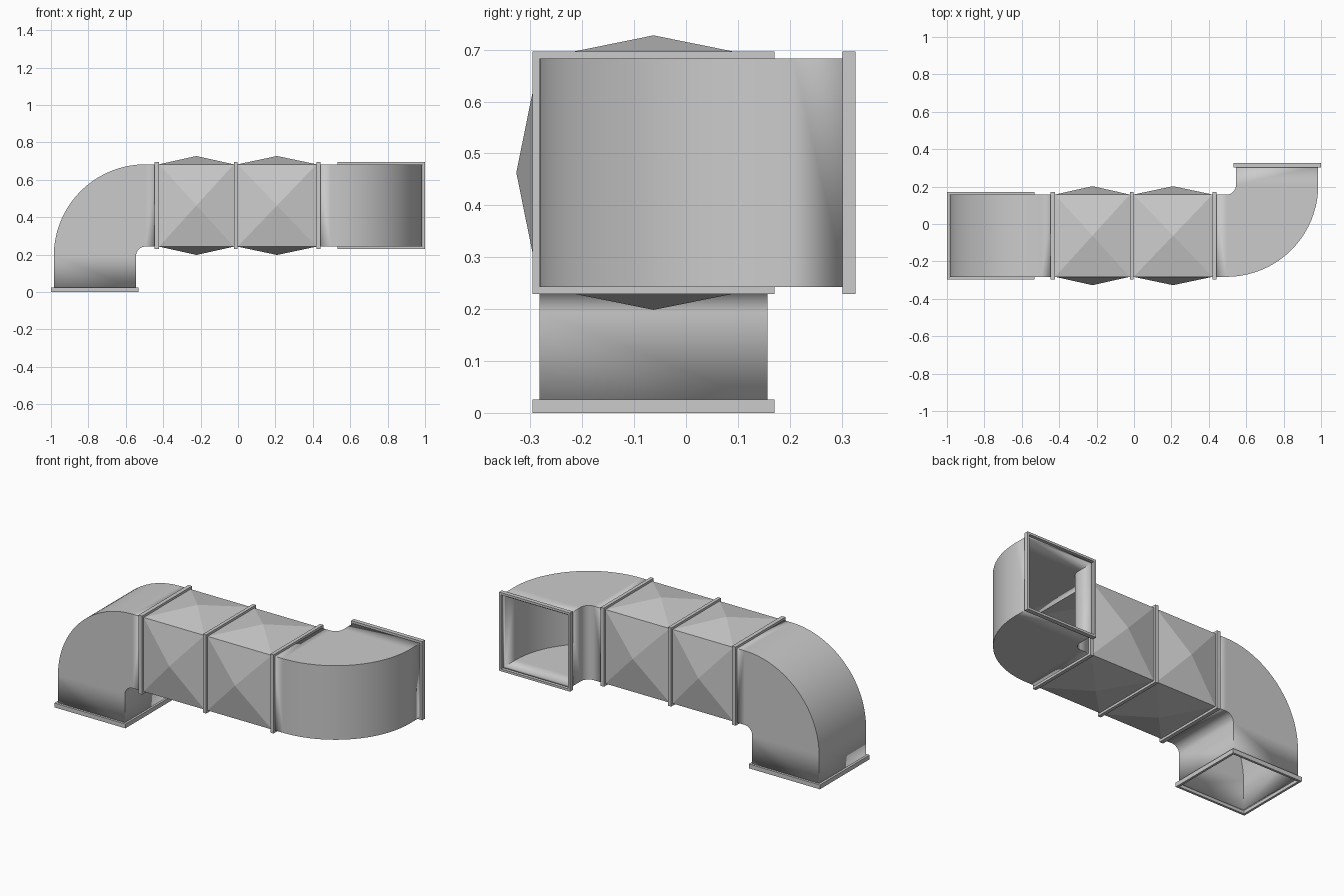
import bpy, bmesh, math
from mathutils import Vector

if "Cube" in bpy.data.objects:
    bpy.data.objects.remove(bpy.data.objects["Cube"])

CY, CZ = -0.0625, 0.463      # duct axis
H, RIM = 0.22, 0.2335        # half width of duct and of flange
R_IN = 0.05                  # inner bend radius
WALL = 0.012


def finish(name, bm, smooth=False, wall=0.0):
    bmesh.ops.recalc_face_normals(bm, faces=bm.faces[:])
    me = bpy.data.meshes.new(name)
    bm.to_mesh(me)
    bm.free()
    ob = bpy.data.objects.new(name, me)
    bpy.context.collection.objects.link(ob)
    if wall:
        mod = ob.modifiers.new("sheet", 'SOLIDIFY')
        mod.thickness = wall
        mod.offset = -1
        mod.use_even_offset = True
    if smooth:
        bpy.ops.object.select_all(action='DESELECT')
        bpy.context.view_layer.objects.active = ob
        ob.select_set(True)
        bpy.ops.object.shade_smooth_by_angle(angle=math.radians(30))
    return ob


def skin(bm, rings, closed=False):
    """Join matching rings of points with quads."""
    vs = [[bm.verts.new(p) for p in r] for r in rings]
    faces = []
    pairs = list(zip(vs, vs[1:])) + ([(vs[-1], vs[0])] if closed else [])
    for a, b in pairs:
        n = len(a)
        for i in range(n):
            j = (i + 1) % n
            faces.append(bm.faces.new((a[i], a[j], b[j], b[i])))
    return faces


def flange(name, centre, axis, thick):
    def ring(h, d):
        pts = []
        for a, b in ((-h, -h), (h, -h), (h, h), (-h, h)):
            p = [a, b]
            p.insert(axis, d)
            pts.append(Vector(centre) + Vector(p))
        return pts
    bm = bmesh.new()
    t = thick / 2
    skin(bm, [ring(RIM, -t), ring(RIM, t), ring(H, t), ring(H, -t)], closed=True)
    finish(name, bm)


def elbow(name, start, end, place, steps=20):
    """Square bend running along u, then turning to v; w is the width."""
    cu, cv = 0.495, H + R_IN
    r_out = R_IN + 2 * H
    stations = [((start, H), (start, -H))]
    for i in range(steps + 1):
        t = math.pi / 2 * i / steps
        s, c = math.sin(t), math.cos(t)
        stations.append(((cu + R_IN * s, cv - R_IN * c),
                         (cu + r_out * s, cv - r_out * c)))
    stations.append(((cu + R_IN, end), (cu + r_out, end)))
    bm = bmesh.new()
    skin(bm, [[place(*a, -H), place(*a, H), place(*b, H), place(*b, -H)]
              for a, b in stations])
    finish(name, bm, smooth=True, wall=WALL)


def panel_duct(name, x0, x1, f0, f1):
    """Straight duct with a low pyramid pressed out of each side."""
    def ring(x):
        return [(x, CY + a, CZ + b) for a, b in ((-H, -H), (H, -H), (H, H), (-H, H))]
    bm = bmesh.new()
    faces = skin(bm, [ring(x) for x in (x0, f0, f1, x1)])
    for f in faces[4:8]:
        c = f.calc_center_median()
        out = (c - Vector((c.x, CY, CZ))).normalized()
        res = bmesh.ops.poke(bm, faces=[f])
        res["verts"][0].co = c + out * 0.0445
    finish(name, bm, wall=WALL)


# Bends: one turns down, the other turns to the back
elbow("down_bend", 0.434, CZ - 0.018, lambda u, v, w: (-u, CY + w, CZ - v))
elbow("back_bend", 0.43, 0.327 - CY - 0.018, lambda u, v, w: (u, CY + v, CZ + w))

# Straight ducts with pyramid panels
panel_duct("left_duct", -0.434, -0.0125, -0.422, -0.0225)
panel_duct("right_duct", -0.0125, 0.43, -0.0025, 0.42)

# Joint flanges and open end flanges
for name, x, t in (("left_flange", -0.434, 0.024), ("middle_flange", -0.0125, 0.02),
                   ("right_flange", 0.43, 0.021)):
    flange(name, (x, CY, CZ), 0, t)
flange("bottom_end_flange", (-0.766, CY, 0.0128), 2, 0.0256)
flange("back_end_flange", (0.766, 0.3142, CZ), 1, 0.0256)
